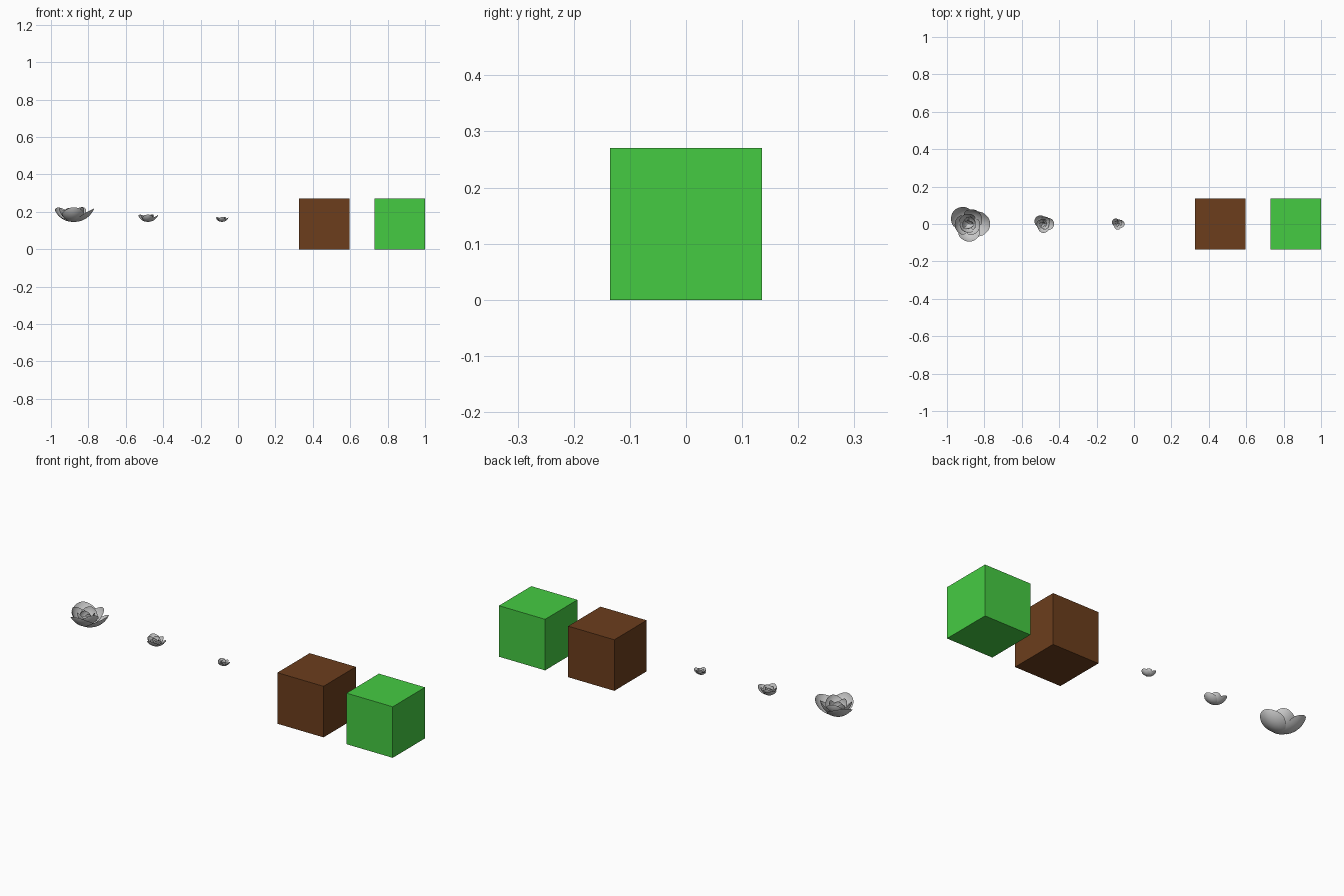
import bpy, bmesh
from math import sin, cos, pi, radians, sqrt

if "Cube" in bpy.data.objects:
    bpy.data.objects.remove(bpy.data.objects["Cube"])


def block(name, x, color):
    bpy.ops.mesh.primitive_cube_add(size=0.27, location=(x, 0, 0.135))
    ob = bpy.context.object
    ob.name = name
    mat = bpy.data.materials.new(name + "_colour")
    mat.diffuse_color = color
    mat.use_nodes = True
    mat.node_tree.nodes["Principled BSDF"].inputs["Base Color"].default_value = mat.diffuse_color
    ob.data.materials.append(mat)


def add_petal(bm, turn, size, lift, rows=14, cols=12):
    # Round cupped petal: an arc from the flower base with an oval outline
    length, half = 0.148 * size, 0.066 * size
    start, end = lift - radians(42), lift + radians(34)
    r, z, grid = 0.0, 0.0, []
    prev = 0.0
    for i in range(rows + 1):
        s = (1 - cos(pi * i / rows)) / 2
        a = start + (end - start) * (s + prev) / 2
        r += cos(a) * length * (s - prev)
        z += sin(a) * length * (s - prev)
        prev = s
        slope = start + (end - start) * s
        w = half * sqrt(max(0, 1 - (2 * s - 1) ** 2))
        row = []
        for j in range(cols + 1):
            t = -1 + 2 * j / cols
            y = w * t
            cup = 0.42 * y * y / half
            pr, pz = r - sin(slope) * cup, z + cos(slope) * cup
            row.append(bm.verts.new((pr * cos(turn) - y * sin(turn),
                                     pr * sin(turn) + y * cos(turn), pz)))
        grid.append(row)
    for a, b in zip(grid, grid[1:]):
        for j in range(cols):
            bm.faces.new((a[j], b[j], b[j + 1], a[j + 1]))


def flower_mesh():
    # Petals on a golden-angle spiral, smaller and steeper towards the middle
    bm = bmesh.new()
    n = 12
    for k in range(n):
        f = k / (n - 1)
        add_petal(bm, radians(137.5 * k), 1 - 0.6 * f, radians(36 + 40 * f))
    bmesh.ops.remove_doubles(bm, verts=bm.verts, dist=1e-6)
    for face in bm.faces:
        face.smooth = True
    me = bpy.data.meshes.new("flower")
    bm.to_mesh(me)
    bm.free()
    return me


# Three flowers of decreasing size
mesh = flower_mesh()
for name, x, scale in (("large_flower", -0.885, 1.0), ("medium_flower", -0.485, 0.5),
                       ("small_flower", -0.088, 0.32)):
    ob = bpy.data.objects.new(name, mesh)
    ob.location = (x, 0.0, 0.147)
    ob.scale = (scale,) * 3
    bpy.context.collection.objects.link(ob)

# Two coloured blocks
block("brown_block", 0.46, (0.15, 0.048, 0.012, 1))
block("green_block", 0.865, (0.06, 0.6, 0.055, 1))
